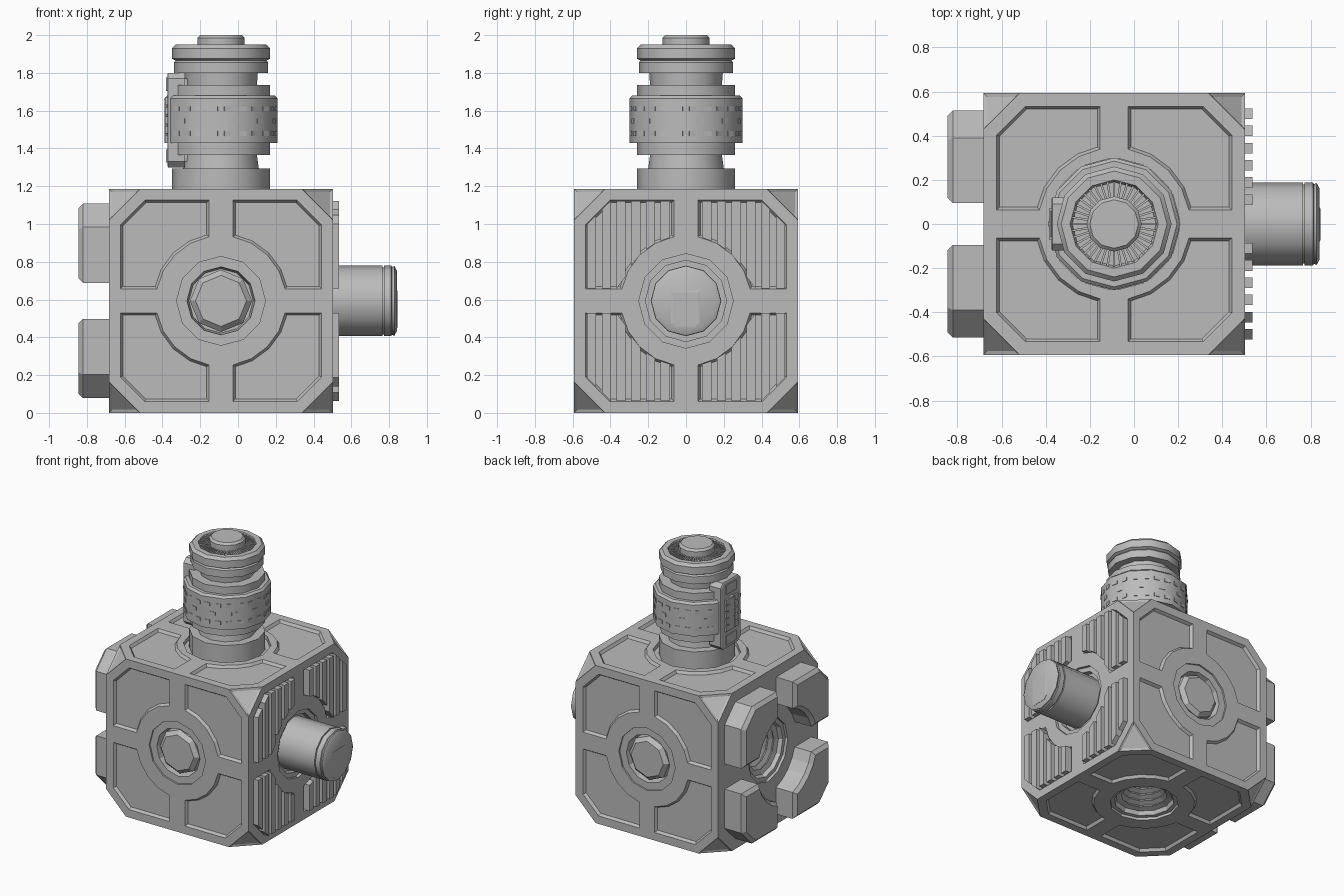
import bpy, bmesh
from math import sin, cos, pi, radians, sqrt, asin
from mathutils import Matrix, Vector

if "Cube" in bpy.data.objects:
    bpy.data.objects.remove(bpy.data.objects["Cube"], do_unlink=True)

grey = bpy.data.materials.new("plain grey")
grey.use_nodes = True
grey.diffuse_color = (0.5, 0.5, 0.5, 1)
grey.node_tree.nodes["Principled BSDF"].inputs["Base Color"].default_value = (0.5, 0.5, 0.5, 1)

H = 0.593                               # half the cube's side
C = Vector((-0.09, 0, H))               # cube centre
X, Y, Z = Vector((1, 0, 0)), Vector((0, 1, 0)), Vector((0, 0, 1))


def frame(n, u, origin):
    """Local u, v, outward axes placed at an origin."""
    m = Matrix((u, n.cross(u), n)).transposed().to_4x4()
    return Matrix.Translation(origin) @ m


def face_frame(n, u):
    return frame(n, u, C + n * H)


FRONT, BACK = face_frame(-Y, X), face_frame(Y, -X)
RIGHT, LEFT = face_frame(X, Y), face_frame(-X, -Y)
TOP, BOTTOM = face_frame(Z, X), face_frame(-Z, X)
TOWER = Matrix.Translation((C.x, 0, 0))
QUADS = [Matrix.Diagonal((su, sv, 1, 1)) for su in (1, -1) for sv in (1, -1)]


def finish(bm, name, smooth=False):
    bmesh.ops.recalc_face_normals(bm, faces=bm.faces[:])
    mesh = bpy.data.meshes.new(name)
    bm.to_mesh(mesh)
    bm.free()
    mesh.materials.append(grey)
    ob = bpy.data.objects.new(name, mesh)
    bpy.context.collection.objects.link(ob)
    if smooth:
        bpy.ops.object.select_all(action='DESELECT')
        bpy.context.view_layer.objects.active = ob
        ob.select_set(True)
        bpy.ops.object.shade_smooth_by_angle(angle=radians(35))
    return ob


def plate(bm, pts, m, w0, w1, inset=0, drop=0):
    """Extrude an outline from w0 to w1, ending in a sloped inset edge."""
    base = [bm.verts.new(m @ Vector((u, v, w0))) for u, v in pts]
    top = [bm.verts.new(m @ Vector((u, v, w1))) for u, v in pts]
    n = len(pts)
    bm.faces.new(base[::-1])
    for i in range(n):
        j = (i + 1) % n
        bm.faces.new((base[i], base[j], top[j], top[i]))
    cap = bm.faces.new(top)
    if inset:
        cap.normal_update()
        bmesh.ops.inset_region(bm, faces=[cap], thickness=inset, use_even_offset=True)
        shift = m.to_3x3() @ Vector((0, 0, drop))
        bmesh.ops.translate(bm, verts=cap.verts[:], vec=shift)


def box(bm, m, u0, u1, v0, v1, w0, w1):
    plate(bm, [(u0, v0), (u1, v0), (u1, v1), (u0, v1)], m, w0, w1)


def lathe(bm, prof, m, seg=12):
    """Solid of revolution from (radius, height) pairs."""
    rings = [[bm.verts.new(m @ Vector((r * cos(2 * pi * i / seg), r * sin(2 * pi * i / seg), w)))
              for i in range(seg)] for r, w in prof]
    for a, b in zip(rings, rings[1:]):
        for i in range(seg):
            j = (i + 1) % seg
            bm.faces.new((a[i], a[j], b[j], b[i]))
    bm.faces.new(rings[0][::-1])
    bm.faces.new(rings[-1])


def quadrant(lo, hi, cut, r):
    """Quarter panel: clipped outer corner and concave arc round the hub."""
    a0 = asin(lo / r)
    arc = [a0 + (pi / 2 - 2 * a0) * i / 4 for i in range(5)]
    return [(lo, hi), (hi - cut, hi), (hi, hi - cut), (hi, lo)] + \
        [(r * cos(a), r * sin(a)) for a in arc]


# cube body with clipped corners
bm = bmesh.new()
for sx in (-1, 1):
    for sy in (-1, 1):
        for sz in (-1, 1):
            for k in range(3):
                p = Vector((sx, sy, sz)) * H
                p[k] *= 1 - 0.165 / H
                bm.verts.new(C + p)
bmesh.ops.convex_hull(bm, input=bm.verts[:])
bmesh.ops.dissolve_limit(bm, angle_limit=0.02, verts=bm.verts[:], edges=bm.edges[:])
bmesh.ops.recalc_face_normals(bm, faces=bm.faces[:])
corners = [f for f in bm.faces if len(f.verts) == 3]
bmesh.ops.inset_individual(bm, faces=corners, thickness=0.015, depth=-0.008, use_even_offset=True)
body = finish(bm, "cube_body")

# cutter: sunken panels, hub recesses and threaded sockets
bm = bmesh.new()
panel = quadrant(0.063, 0.533, 0.13, 0.345)
for f in (FRONT, BACK, TOP, BOTTOM, RIGHT):
    for q in QUADS:
        plate(bm, panel, f @ q, 0.01, 0, 0.013, -0.02)
for f in (FRONT, BACK):
    lathe(bm, [(0.235, 0.01), (0.235, -0.012), (0.18, -0.012), (0.17, -0.1)], f)
lathe(bm, [(0.3, 0.01), (0.3, -0.03)], TOP)
lathe(bm, [(0.25, 0.01), (0.25, -0.02), (0.215, -0.02), (0.215, -0.06)], RIGHT)
thread = [(0.235, 0.01), (0.235, -0.02), (0.205, -0.02), (0.195, -0.05)]
for i in range(5):
    thread += [(0.155 - i * 0.012, -0.06 - i * 0.04), (0.18 - i * 0.012, -0.085 - i * 0.04)]
for f in (LEFT, BOTTOM):
    lathe(bm, thread, f)
cutter = finish(bm, "recess_cutter")
cutter.hide_render = True
mod = body.modifiers.new("recesses", 'BOOLEAN')
mod.operation, mod.solver, mod.object = 'DIFFERENCE', 'EXACT', cutter
bpy.context.view_layer.update()
cut_mesh = bpy.data.meshes.new_from_object(body.evaluated_get(bpy.context.evaluated_depsgraph_get()))
body.modifiers.clear()
body.data = cut_mesh
bpy.data.objects.remove(cutter, do_unlink=True)

# domed hub plugs, front and back
for f, name in ((FRONT, "front_plug"), (BACK, "back_plug")):
    bm = bmesh.new()
    lathe(bm, [(0.165, -0.11), (0.165, -0.03), (0.135, -0.002)], f, 8)
    finish(bm, name)

# four thick pads on the right-hand side
bm = bmesh.new()
for q in QUADS:
    plate(bm, quadrant(0.095, 0.515, 0.125, 0.33), LEFT @ q, -0.01, 0.137, 0.025, 0.025)
finish(bm, "side_pads")

# vertical ribs on the opposite side, trimmed to the panel outline
bm = bmesh.new()
for q in QUADS:
    for i in range(6):
        a = 0.086 + i * 0.078
        b = a + 0.048
        low = [max(0.065, sqrt(max(0, 0.345 ** 2 - u * u))) for u in (a, b)]
        high = [min(0.53, 0.93 - u) for u in (a, b)]
        plate(bm, [(a, low[0]), (b, low[1]), (b, high[1]), (a, high[0])], RIGHT @ q, -0.03, 0.033)
finish(bm, "side_ribs")

# side plug
bm = bmesh.new()
lathe(bm, [(0.187, -0.07), (0.187, 0.262), (0.178, 0.262), (0.178, 0.27), (0.187, 0.27),
           (0.187, 0.308), (0.18, 0.312), (0.185, 0.325), (0.16, 0.338)], RIGHT)
finish(bm, "side_plug", True)
bm = bmesh.new()
plate(bm, [(-0.08, 0.055), (-0.08, -0.12), (-0.055, -0.145), (0.05, -0.145),
           (0.075, -0.12), (0.075, 0.055)], RIGHT, 0.33, 0.34, 0.01, 0.002)
finish(bm, "side_plug_plate")

# tower
bm = bmesh.new()
lathe(bm, [(0.26, 1.14), (0.26, 1.295), (0.2, 1.295), (0.19, 1.365), (0.26, 1.365), (0.26, 1.43),
           (0.3, 1.43), (0.3, 1.665), (0.285, 1.68), (0.26, 1.68), (0.26, 1.735), (0.19, 1.735),
           (0.195, 1.8), (0.25, 1.8), (0.25, 1.855), (0.24, 1.865), (0.26, 1.875), (0.26, 1.93),
           (0.24, 1.95), (0.2, 1.95), (0.19, 1.925), (0.125, 1.925), (0.125, 1.985),
           (0.11, 2.0)], TOWER)
finish(bm, "tower", True)

# radial fins in the tower cap
bm = bmesh.new()
for i in range(40):
    m = TOWER @ Matrix.Rotation(2 * pi * i / 40, 4, 'Z')
    box(bm, m, 0.115, 0.192, -0.005, 0.005, 1.92, 1.945)
finish(bm, "cap_fins")

# small studs staggered round the tower band
bm = bmesh.new()
apothem = 0.3 * cos(pi / 12)
for i in range(12):
    a = 2 * pi * (i + 0.5) / 12
    if abs(a - pi) < 0.4:
        continue
    n = Vector((cos(a), sin(a), 0))
    m = frame(n, Vector((-sin(a), cos(a), 0)), Vector((C.x, 0, 1.545)) + n * apothem)
    for u, v in ((-0.04, 0.065), (0.04, 0.065), (0, 0), (-0.04, -0.065), (0.04, -0.065)):
        box(bm, m, u - 0.02, u + 0.02, v - 0.013, v + 0.013, -0.01, 0.004)
finish(bm, "band_studs")

# control panel with keypad on the tower
P = frame(-X, -Y, Vector((-0.37, 0, 1.55)))
bm = bmesh.new()
plate(bm, [(-0.12, -0.22), (-0.09, -0.25), (0.09, -0.25), (0.12, -0.22),
           (0.12, 0.22), (0.09, 0.25), (-0.09, 0.25), (-0.12, 0.22)], P, -0.09, 0, 0.008, 0.004)
for v in (-0.19, 0.19):
    box(bm, P, -0.06, 0.06, v - 0.035, v + 0.035, -0.01, 0.01)
    box(bm, P, -0.05, 0.05, v - 0.03, v + 0.03, -0.18, -0.08)
finish(bm, "control_panel")
bm = bmesh.new()
for i in range(3):
    for j in range(5):
        u, v = (i - 1) * 0.05, (j - 2) * 0.05
        box(bm, P, u - 0.02, u + 0.02, v - 0.02, v + 0.02, -0.01, 0.016)
finish(bm, "keypad")
